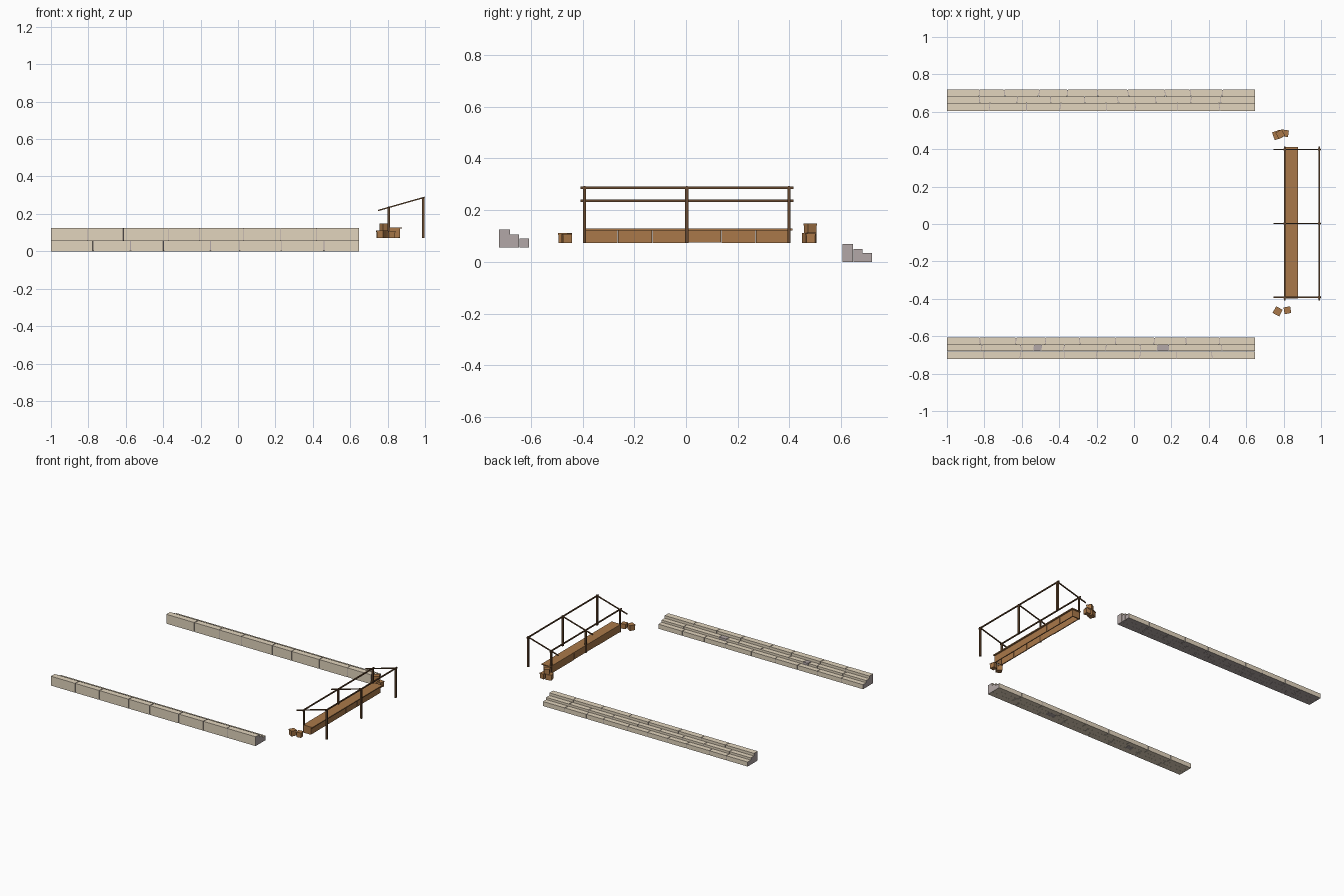
import bpy, bmesh, math, random
from mathutils import Matrix, Vector

random.seed(7)
if "Cube" in bpy.data.objects:
    bpy.data.objects.remove(bpy.data.objects["Cube"], do_unlink=True)


def material(name, color):
    m = bpy.data.materials.new(name)
    m.use_nodes = True
    m.diffuse_color = (*color, 1)
    m.node_tree.nodes["Principled BSDF"].inputs["Base Color"].default_value = (*color, 1)
    return m


BEIGE = material("beige stone", (0.76, 0.66, 0.51))
GREY = material("mauve grey stone", (0.45, 0.39, 0.385))
WOOD = material("brown wood", (0.40, 0.19, 0.067))
DARK = material("dark timber", (0.135, 0.066, 0.028))


def finish(name, bm, *mats):
    mesh = bpy.data.meshes.new(name)
    bm.to_mesh(mesh)
    bm.free()
    for m in mats:
        mesh.materials.append(m)
    ob = bpy.data.objects.new(name, mesh)
    bpy.context.scene.collection.objects.link(ob)
    return ob


def add_box(bm, lo, hi):
    lo, hi = Vector(lo), Vector(hi)
    mat = Matrix.Translation((lo + hi) / 2) @ Matrix.Diagonal((*(hi - lo), 1))
    return bmesh.ops.create_cube(bm, size=1, matrix=mat)["verts"]


def box(name, lo, hi, mat):
    bm = bmesh.new()
    add_box(bm, lo, hi)
    return finish(name, bm, mat)


def bar(name, a, b, width, mat):
    """Square timber between two points."""
    a, b = Vector(a), Vector(b)
    turn = (b - a).to_track_quat("Z", "Y").to_matrix().to_4x4()
    bm = bmesh.new()
    scale = Matrix.Diagonal((width, width, (b - a).length, 1))
    bmesh.ops.create_cube(bm, size=1, matrix=Matrix.Translation((a + b) / 2) @ turn @ scale)
    return finish(name, bm, mat)


# Stepped stone stands: three rows of blocks around a grey core
X0, X1, GAP = -1.0, 0.648, 0.0035
STEPS = [(0.0, 0.043, 0.068), (0.043, 0.079, 0.049), (0.079, 0.116, 0.033)]


def stand(name, y, z, counts, grey_base, grey_spots):
    core = bmesh.new()
    for row, (a, b, h) in enumerate(STEPS):
        inset = 0.003
        add_box(core, (X0 + inset, y + a + inset, z + inset),
                (X1 - inset, y + b - inset, z + h - inset))
        bm = bmesh.new()
        n = counts[row]
        pitch = (X1 - X0) / n
        cuts = [X0 + pitch * (i + random.uniform(-0.14, 0.14)) for i in range(1, n)]
        if row == 1:
            for spot, width in grey_spots:
                cuts = [c for c in cuts if abs(c - spot) > width * 1.5]
                cuts += [spot - width / 2, spot + width / 2]
        cuts = [X0] + sorted(cuts) + [X1]
        # slightly slanted joints shared by neighbouring blocks
        slant = [0] + [random.uniform(-0.004, 0.004) for c in cuts[2:]] + [0]
        for i in range(len(cuts) - 1):
            left = cuts[i] + (GAP / 2 if i else 0)
            right = cuts[i + 1] - (GAP / 2 if i < len(cuts) - 2 else 0)
            verts = add_box(bm, (left, y + a, z), (right, y + b - 0.0006, z + h))
            mid_y, mid_x = y + (a + b) / 2, (left + right) / 2
            for v in verts:
                s = slant[i] if v.co.x < mid_x else slant[i + 1]
                v.co.x += s if v.co.y < mid_y else -s
            whole_grey = row == 1 and any(abs(mid_x - s) < 0.01 for s, w in grey_spots)
            for f in {f for v in verts for f in v.link_faces}:
                f.normal_update()
                side = abs(f.normal.x) > 0.8
                under = grey_base and f.normal.z < -0.9
                f.material_index = int(side or under or whole_grey)
        finish(f"{name}_row_{row + 1}", bm, BEIGE, GREY)
    finish(f"{name}_core", core, GREY)


stand("front_stand", -0.723, 0.056, (8, 8, 9), False, [(-0.515, 0.04), (0.155, 0.06)])
stand("back_stand", 0.604, 0.0, (8, 9, 10), True, [])

# Counter: hollow plank box, open below, with an overhanging top board
Y0, Y1, FLOOR = -0.397, 0.405, 0.072
planks = 6
step = (Y1 - Y0) / planks
for side, x in (("front", 0.804), ("back", 0.858)):
    for i in range(planks):
        drop = random.uniform(0, 0.003)
        box(f"counter_{side}_plank_{i + 1}", (x, Y0 + i * step, FLOOR + drop),
            (x + 0.007, Y0 + (i + 1) * step - 0.002, 0.122), WOOD)
for side, y in (("right", Y0), ("left", Y1 - 0.009)):
    box(f"counter_end_{side}", (0.811, y, FLOOR), (0.858, y + 0.007, 0.122), WOOD)
box("counter_top", (0.802, Y0, 0.121), (0.876, Y1 + 0.006, 0.128), WOOD)

# Awning frame: posts, sloping rafters and long beams
FRONT_X, BACK_X = 0.806, 0.991
for label, y in (("right", -0.392), ("middle", 0.003), ("left", 0.398)):
    bar(f"front_post_{label}", (FRONT_X, y, FLOOR), (FRONT_X, y, 0.232), 0.011, DARK)
    bar(f"back_post_{label}", (BACK_X, y, FLOOR), (BACK_X, y, 0.284), 0.012, DARK)
    bar(f"rafter_{label}", (0.748, y, 0.218), (0.998, y, 0.289), 0.007, DARK)
for label, x, z in (("front", FRONT_X, 0.236), ("back", BACK_X, 0.286)):
    bar(f"{label}_beam", (x, -0.408, z), (x, 0.415, z), 0.008, DARK)


# Crates with a thin lid
def crate(name, x, y, z, size, height, turn):
    bm = bmesh.new()
    r = size / 2
    add_box(bm, (-r * 0.95, -r * 0.95, 0), (r * 0.95, r * 0.95, height * 0.8))
    add_box(bm, (-r, -r, height * 0.8), (r, r, height))
    ob = finish(name, bm, WOOD)
    ob.location = (x, y, z)
    ob.rotation_euler.z = math.radians(turn)


crate("left_crate_large", 0.766, 0.476, FLOOR, 0.044, 0.04, 20)
crate("left_crate_small", 0.808, 0.485, FLOOR, 0.036, 0.038, -8)
crate("left_crate_upper", 0.782, 0.48, 0.112, 0.038, 0.036, 28)
crate("right_crate_large", 0.768, -0.467, FLOOR, 0.04, 0.039, -28)
crate("right_crate_small", 0.82, -0.461, FLOOR, 0.036, 0.036, 10)
